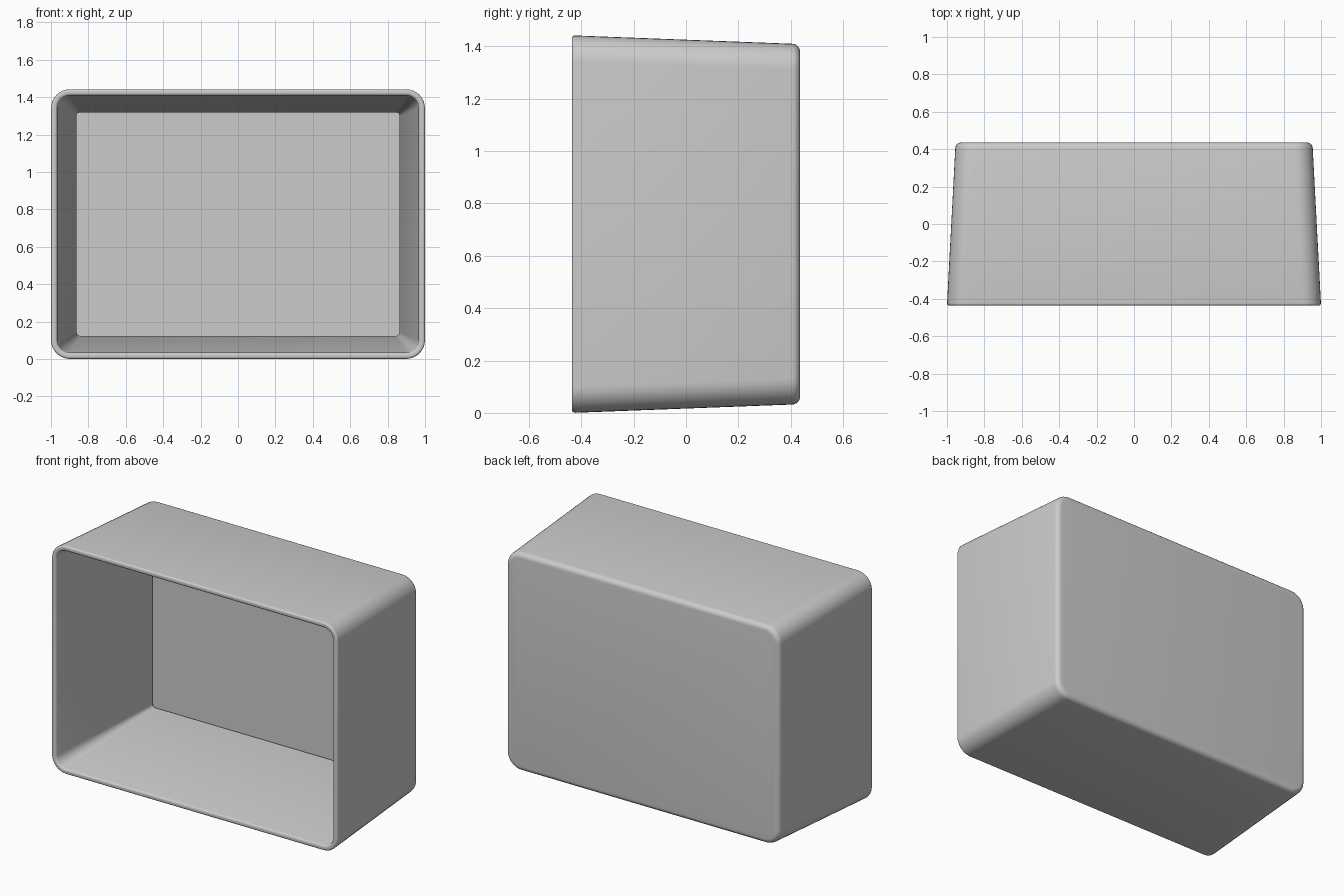
import bpy, bmesh
from math import cos, sin, pi, radians

if "Cube" in bpy.data.objects:
    bpy.data.objects.remove(bpy.data.objects["Cube"])

W, H, D = 1.0, 0.721, 0.436      # half width, half height, half depth
CORNER, WALL, SEG = 0.10, 0.033, 8
FILLET, RIM = 0.03, 0.012


def arc(cy, ci, r, a0, a1, n):
    """Arc of (depth, inset) profile points."""
    return [(cy + r * cos(radians(a0 + (a1 - a0) * i / n)),
             ci + r * sin(radians(a0 + (a1 - a0) * i / n))) for i in range(n + 1)]


def ring(bm, y, inset):
    """Rounded rectangle that shrinks towards the back."""
    s = 1 - 0.046 * (y + D) / (2 * D)
    w, h = W * s - inset, H * s - inset
    r = max(CORNER - inset, 0.02)
    verts = []
    for q, (sx, sz) in enumerate([(1, 1), (-1, 1), (-1, -1), (1, -1)]):
        for i in range(SEG + 1):
            a = (q + i / SEG) * pi / 2
            verts.append(bm.verts.new((sx * (w - r) + r * cos(a), y,
                                       H + sz * (h - r) + r * sin(a))))
    return verts


# Wall section: outer back edge, rounded front rim, inner back fillet
profile = arc(D - FILLET, FILLET, FILLET, 0, -90, 6)
profile += arc(-D + RIM, RIM, RIM, 270, 180, 4)
profile += arc(-D + RIM, WALL - RIM, RIM, 180, 90, 4)
profile += arc(D - WALL - FILLET, WALL + FILLET, FILLET, 90, 0, 6)

bm = bmesh.new()
rings = [ring(bm, y, inset) for y, inset in profile]
for a, b in zip(rings, rings[1:]):
    n = len(a)
    for i in range(n):
        j = (i + 1) % n
        bm.faces.new((a[i], a[j], b[j], b[i]))

# Outer and inner back panels
bm.faces.new(rings[0])
bm.faces.new(rings[-1])
bmesh.ops.recalc_face_normals(bm, faces=bm.faces)

mesh = bpy.data.meshes.new("open_box")
bm.to_mesh(mesh)
bm.free()
box = bpy.data.objects.new("open_box", mesh)
bpy.context.collection.objects.link(box)
bpy.context.view_layer.objects.active = box
box.select_set(True)
bpy.ops.object.shade_smooth_by_angle(angle=radians(30))
